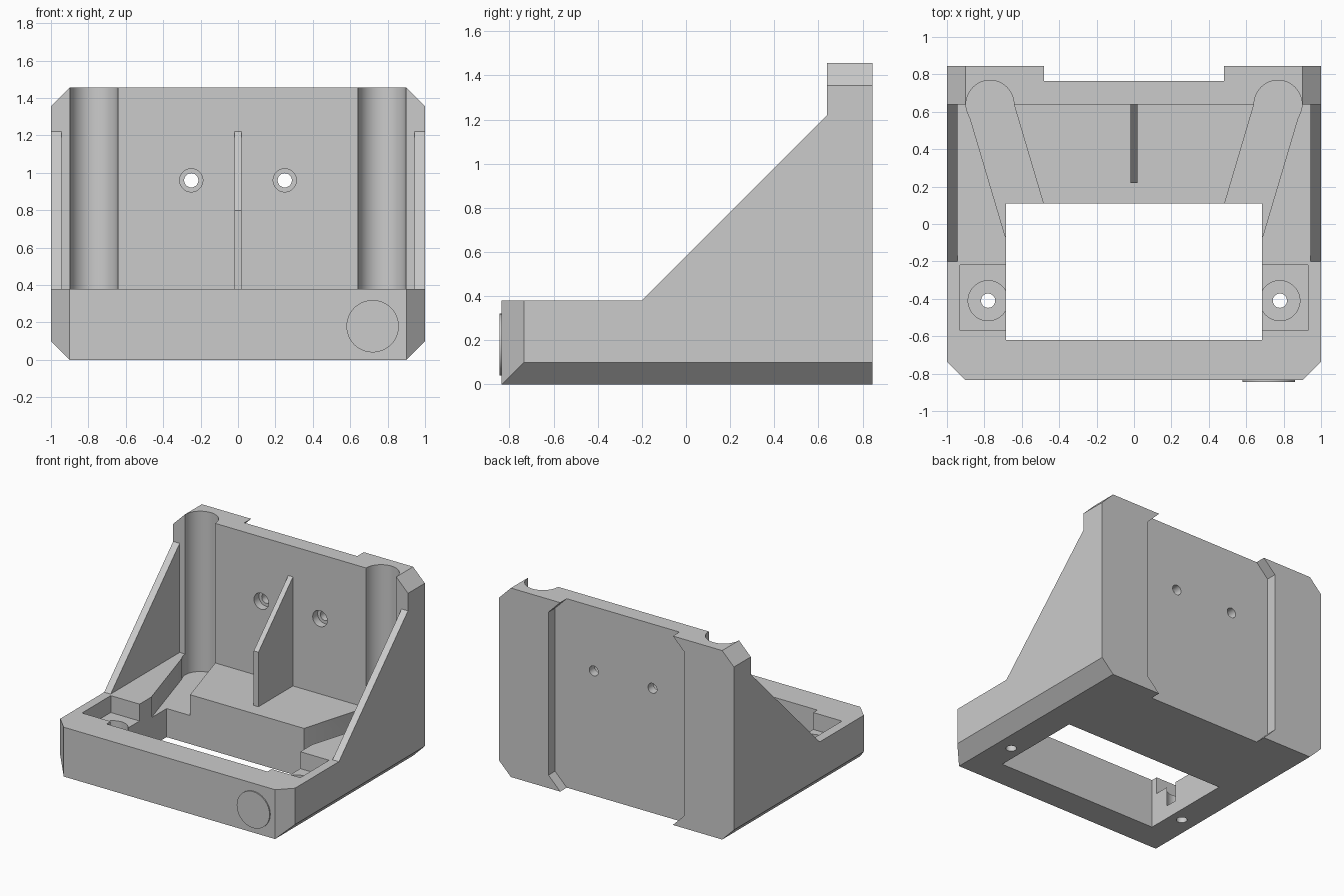
import bpy, bmesh, math
from mathutils import Vector

default = bpy.data.objects.get("Cube")
if default:
    bpy.data.objects.remove(default, do_unlink=True)

# One plain grey for the whole bracket
grey = bpy.data.materials.new("light_grey")
grey.use_nodes = True
colour = (0.6, 0.6, 0.6, 1)
grey.diffuse_color = colour
grey.node_tree.nodes["Principled BSDF"].inputs["Base Color"].default_value = colour


def prism(name, axis, outline, low, high):
    """Extrude a 2D outline along an axis: X takes (y, z), Y (x, z), Z (x, y)."""
    def place(p, d):
        a, b = p
        return {"X": (d, a, b), "Y": (a, d, b), "Z": (a, b, d)}[axis]
    bm = bmesh.new()
    face = bm.faces.new([bm.verts.new(place(p, low)) for p in outline])
    grown = bmesh.ops.extrude_face_region(bm, geom=[face])["geom"]
    shift = Vector(place((0, 0), high - low))
    bmesh.ops.translate(bm, vec=shift, verts=[g for g in grown if isinstance(g, bmesh.types.BMVert)])
    bmesh.ops.recalc_face_normals(bm, faces=bm.faces)
    mesh = bpy.data.meshes.new(name)
    bm.to_mesh(mesh)
    bm.free()
    mesh.materials.append(grey)
    obj = bpy.data.objects.new(name, mesh)
    bpy.context.collection.objects.link(obj)
    return obj


def rect(a0, a1, b0, b1):
    return [(a0, b0), (a1, b0), (a1, b1), (a0, b1)]


def circle(a, b, r, n=48):
    return [(a + r * math.cos(math.tau * i / n), b + r * math.sin(math.tau * i / n)) for i in range(n)]


def boolean(target, cutter, operation="DIFFERENCE"):
    """Apply a boolean and discard the cutter."""
    mod = target.modifiers.new("cut", "BOOLEAN")
    mod.operation, mod.solver, mod.object = operation, "EXACT", cutter
    bpy.context.view_layer.objects.active = target
    bpy.ops.object.modifier_apply(modifier=mod.name)
    bpy.data.objects.remove(cutter, do_unlink=True)


def cut(axis, outline, low, high):
    boolean(body, prism("cutter", axis, outline, low, high))


FRONT, BACK, WALL, DECK, TOP, C = -0.835, 0.845, 0.64, 0.38, 1.455, 0.1

# Bracket body: side profile trimmed by a chamfered front silhouette
body = prism("bracket_body", "X",
             [(FRONT, 0), (BACK, 0), (BACK, TOP), (WALL, TOP), (WALL, 1.22), (-0.2, DECK), (FRONT, DECK)], -1, 1)
silhouette = [(-1 + C, 0), (1 - C, 0), (1, C), (1, TOP - C), (1 - C, TOP), (C - 1, TOP), (-1, TOP - C), (-1, C)]
boolean(body, prism("trim", "Y", silhouette, -2, 2), "INTERSECT")

# Space between the two side gussets, and the window through the base
cut("X", rect(-0.2, WALL, DECK, 2), -0.945, 0.945)
cut("Z", rect(-0.685, 0.685, -0.62, 0.11), -1, 1)

# Recess in the back, narrower at its ends
recess = [(-0.38, -0.1), (0.38, -0.1), (0.58, C), (0.58, TOP - C), (0.38, TOP + 0.1),
          (-0.38, TOP + 0.1), (-0.58, TOP - C), (-0.58, C)]
cut("Y", recess, 0.765, 2)

for s in (-1, 1):
    # Front corner chamfer
    cut("Z", [(s * 0.8, FRONT - C), (s * 1.1, FRONT - C), (s * 1.1, FRONT + 2 * C)], -1, 2)
    # Round groove in the wall and its channel to the window
    cut("Z", circle(s * 0.77, WALL, 0.128), 0.22, 2)
    cut("Z", [(s * x, y) for x, y in
              ((0.898, WALL), (0.642, WALL), (0.485, 0.11), (0.485, 0), (0.6, -0.07), (0.687, -0.07))], 0.22, 1)
    # Screw pocket, counterbore and hole
    cut("Z", rect(*sorted((s * 0.6, s * 0.93)), -0.57, -0.22), 0.25, 1)
    cut("Z", circle(s * 0.78, -0.41, 0.107), 0.1, 1)
    cut("Z", circle(s * 0.78, -0.41, 0.038, 32), -1, 1)
    # Wall mounting hole and counterbore
    cut("Y", circle(s * 0.25, 0.96, 0.062), 0.5, 0.7)
    cut("Y", circle(s * 0.25, 0.96, 0.038, 32), 0.5, 1)

# Centre rib and the thin blank disc on the front
rib = prism("centre_rib", "X", [(0.22, DECK), (WALL, DECK), (WALL, 1.22), (0.22, 0.8)], -0.02, 0.02)
pad = prism("front_disc", "Y", circle(0.72, 0.18, 0.14), FRONT - 0.009, FRONT)

for obj in (body, rib, pad):
    bpy.ops.object.select_all(action="DESELECT")
    obj.select_set(True)
    bpy.context.view_layer.objects.active = obj
    bpy.ops.object.shade_smooth_by_angle(angle=math.radians(30))
